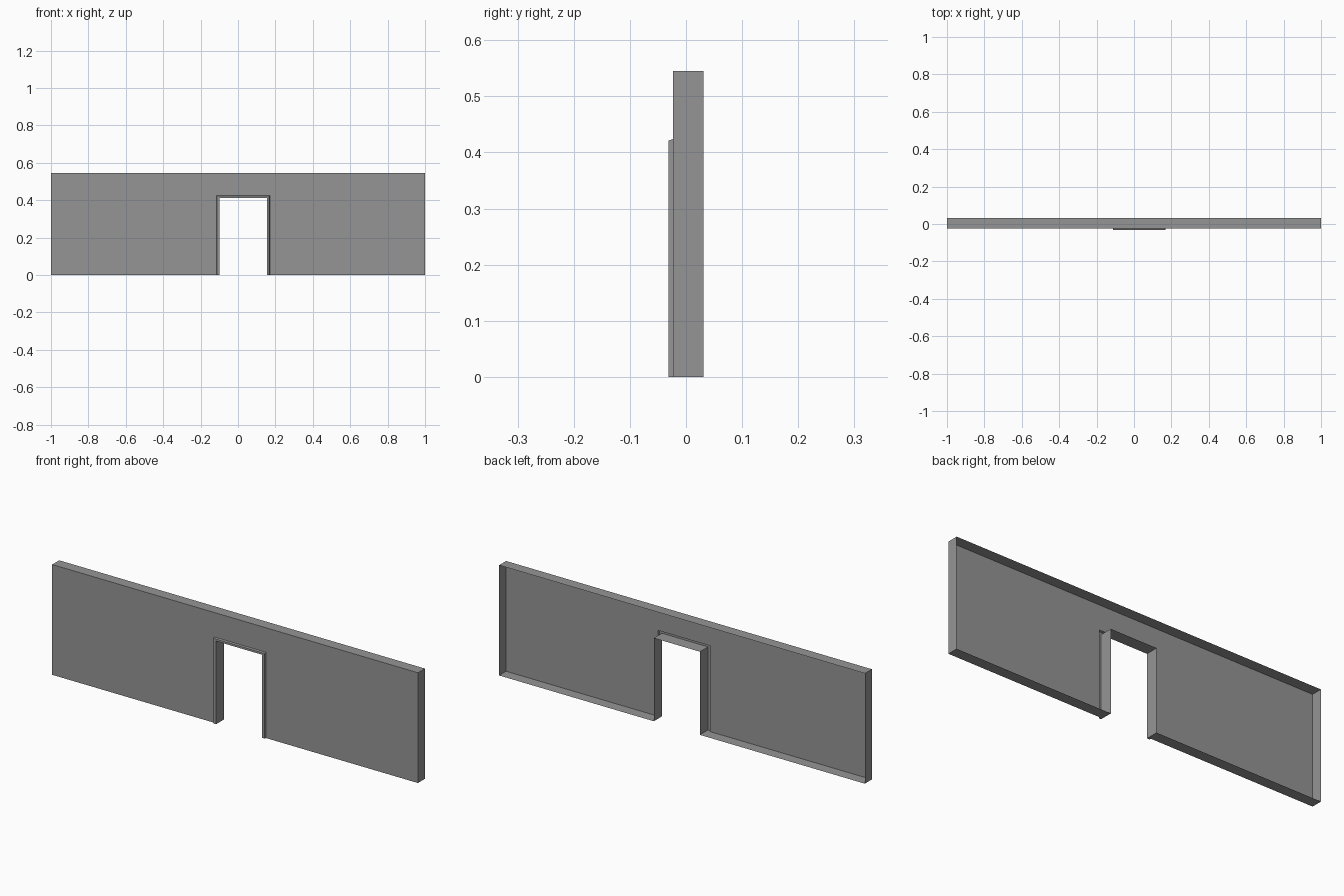
import bpy
import bmesh

cube = bpy.data.objects.get("Cube")
if cube:
    bpy.data.objects.remove(cube, do_unlink=True)

grey = bpy.data.materials.new("plain grey")
grey.use_nodes = True
grey.diffuse_color = (0.3, 0.3, 0.3, 1)
bsdf = grey.node_tree.nodes["Principled BSDF"]
bsdf.inputs["Base Color"].default_value = (0.3, 0.3, 0.3, 1)
bsdf.inputs["Roughness"].default_value = 0.8

# Depths: trim face, wall face, open back
TRIM, FACE, BACK = -0.0315, -0.023, 0.0315
HEIGHT = 0.545


def arch(x0, x1, top, y):
    """Doorway outline from floor to floor."""
    return [(x0, y, 0), (x0, y, top), (x1, y, top), (x1, y, 0)]


def build(name, faces):
    bm = bmesh.new()
    for pts in faces:
        bm.faces.new([bm.verts.new(p) for p in pts])
    bmesh.ops.remove_doubles(bm, verts=bm.verts, dist=1e-5)
    mesh = bpy.data.meshes.new(name)
    bm.to_mesh(mesh)
    bm.free()
    mesh.materials.append(grey)
    obj = bpy.data.objects.new(name, mesh)
    bpy.context.collection.objects.link(obj)
    return obj


def bridge(a, b):
    """Quads joining two matching outlines."""
    return [(a[i], b[i], b[i + 1], a[i + 1]) for i in range(len(a) - 1)]


# Nested doorway outlines, from the wall inward and then to the back
hole = arch(-0.114, 0.17, 0.424, FACE)
lip = arch(-0.111, 0.167, 0.421, TRIM)
inner = arch(-0.098, 0.154, 0.411, TRIM)
rear = arch(-0.098, 0.154, 0.411, BACK)

# Wall front with its doorway notch, and the thin returns round its edge
outer = arch(-1, 1, HEIGHT, FACE)
outer_back = arch(-1, 1, HEIGHT, BACK)
build("wall_front", bridge(hole, outer))
build("wall_returns", bridge(outer, outer_back))

# Door trim standing proud of the wall, and the lining through the doorway
build("door_trim", bridge(lip, hole) + bridge(inner, lip))
build("door_lining", bridge(rear, inner))

# Floor strips either side of the doorway, including the trim feet
for name, i in (("floor_strip_right", 0), ("floor_strip_left", 3)):
    strip = [outer[i], outer_back[i], rear[i], inner[i], lip[i], hole[i]]
    build(name, [strip if i else strip[::-1]])

# Face normals outward on the floor strips
for name in ("floor_strip_right", "floor_strip_left"):
    mesh = bpy.data.objects[name].data
    if mesh.polygons[0].normal.z > 0:
        mesh.flip_normals()
